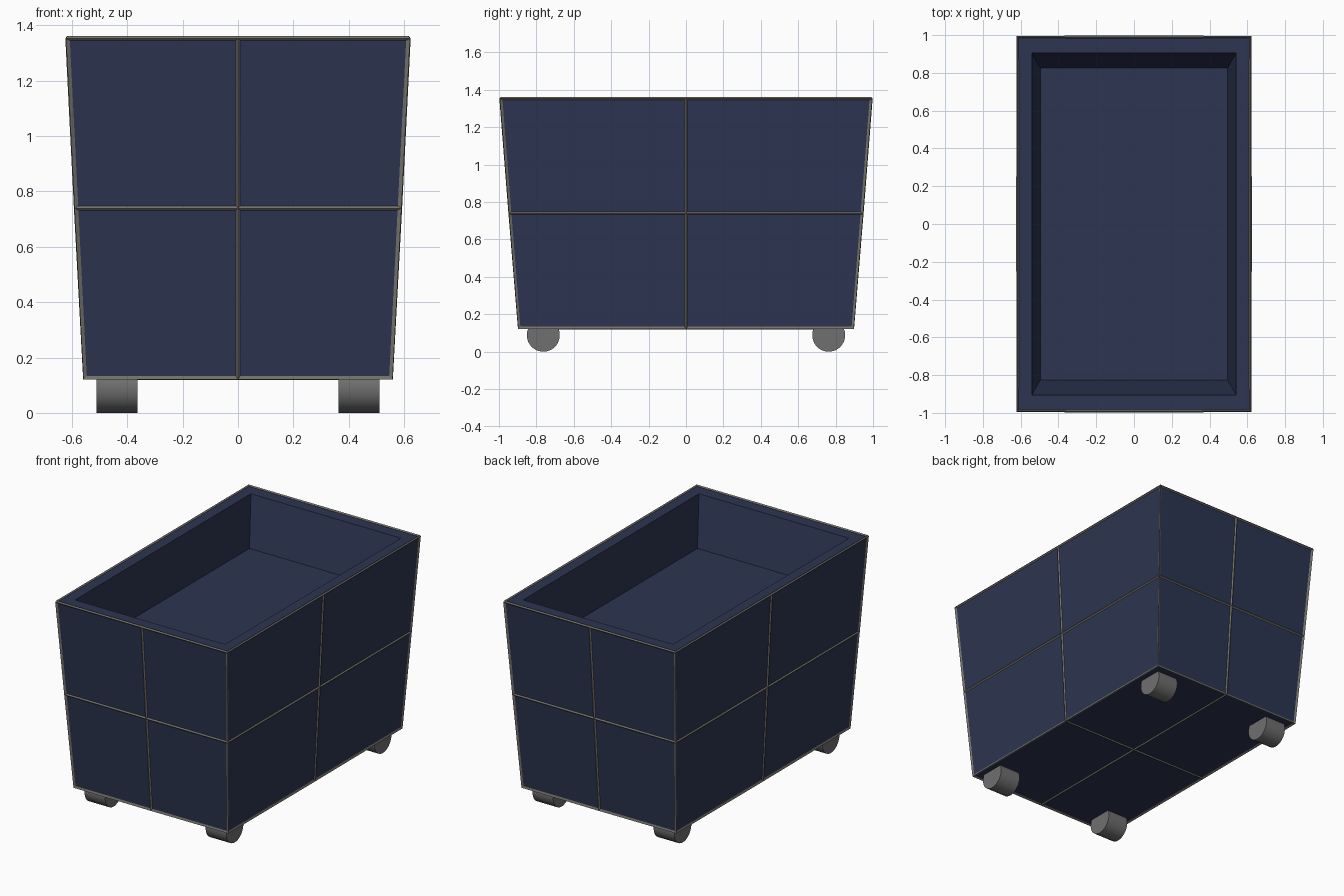
import bpy, bmesh, math
from mathutils import Matrix

if "Cube" in bpy.data.objects:
    bpy.data.objects.remove(bpy.data.objects["Cube"])

Z0, Z1 = 0.126, 1.354            # bottom and rim heights
BOT, TOP = (0.554, 0.893), (0.616, 0.99)   # half sizes at bottom and rim


def material(name, rgb):
    m = bpy.data.materials.new(name)
    m.diffuse_color = (*rgb, 1)
    m.use_nodes = True
    m.node_tree.nodes["Principled BSDF"].inputs["Base Color"].default_value = m.diffuse_color
    return m


def make_object(name, bm, mat):
    bmesh.ops.recalc_face_normals(bm, faces=bm.faces[:])
    me = bpy.data.meshes.new(name)
    bm.to_mesh(me)
    bm.free()
    me.materials.append(mat)
    ob = bpy.data.objects.new(name, me)
    bpy.context.collection.objects.link(ob)
    return ob


def ring(bm, half, z):
    return [bm.verts.new((sx * half[0], sy * half[1], z))
            for sx, sy in ((-1, -1), (1, -1), (1, 1), (-1, 1))]


navy = material("navy panel", (0.026, 0.036, 0.083))
trim = material("warm grey trim", (0.17, 0.165, 0.145))
grey = material("wheel grey", (0.16, 0.16, 0.16))

# Tapered tub with a flat rim and a shallow tray
bm = bmesh.new()
rings = [ring(bm, BOT, Z0), ring(bm, TOP, Z1),
         ring(bm, (0.541, 0.906), Z1), ring(bm, (0.496, 0.826), 1.04)]
for a, b in zip(rings, rings[1:]):
    for i in range(4):
        j = (i + 1) % 4
        bm.faces.new((a[i], a[j], b[j], b[i]))
bm.faces.new(rings[0][::-1])
bm.faces.new(rings[-1])
make_object("tub", bm, navy)

# Thin trim along the edges and panel seams: a split, open-topped box as wireframe
bm = bmesh.new()
bmesh.ops.create_cube(bm, size=2)
bmesh.ops.subdivide_edges(bm, edges=bm.edges[:], cuts=1, use_grid_fill=True)
top = [f for f in bm.faces if f.calc_center_median().z > 0.99]
bmesh.ops.delete(bm, geom=top, context='FACES')
for v in bm.verts:
    t = (v.co.z + 1) / 2
    v.co.x *= BOT[0] + (TOP[0] - BOT[0]) * t
    v.co.y *= BOT[1] + (TOP[1] - BOT[1]) * t
    v.co.z = Z0 + (Z1 - Z0) * t
frame = make_object("trim_frame", bm, trim)
wire = frame.modifiers.new("wire", 'WIREFRAME')
wire.thickness = 0.016
wire.offset = 0
wire.use_boundary = True
wire.use_even_offset = True

# Four wheels tucked into the underside
for sx, side in ((-1, "left"), (1, "right")):
    for sy, end in ((-1, "front"), (1, "back")):
        bm = bmesh.new()
        bmesh.ops.create_cone(
            bm, cap_ends=True, segments=48, radius1=0.088, radius2=0.088, depth=0.149,
            matrix=Matrix.Translation((sx * 0.437, sy * 0.763, 0.088))
            @ Matrix.Rotation(math.pi / 2, 4, 'Y'))
        wheel = make_object(f"{end}_{side}_wheel", bm, grey)
        for p in wheel.data.polygons:
            p.use_smooth = len(p.vertices) == 4
        for e in wheel.data.edges:
            if abs(wheel.data.vertices[e.vertices[0]].co.x
                   - wheel.data.vertices[e.vertices[1]].co.x) < 0.01:
                e.use_edge_sharp = True
